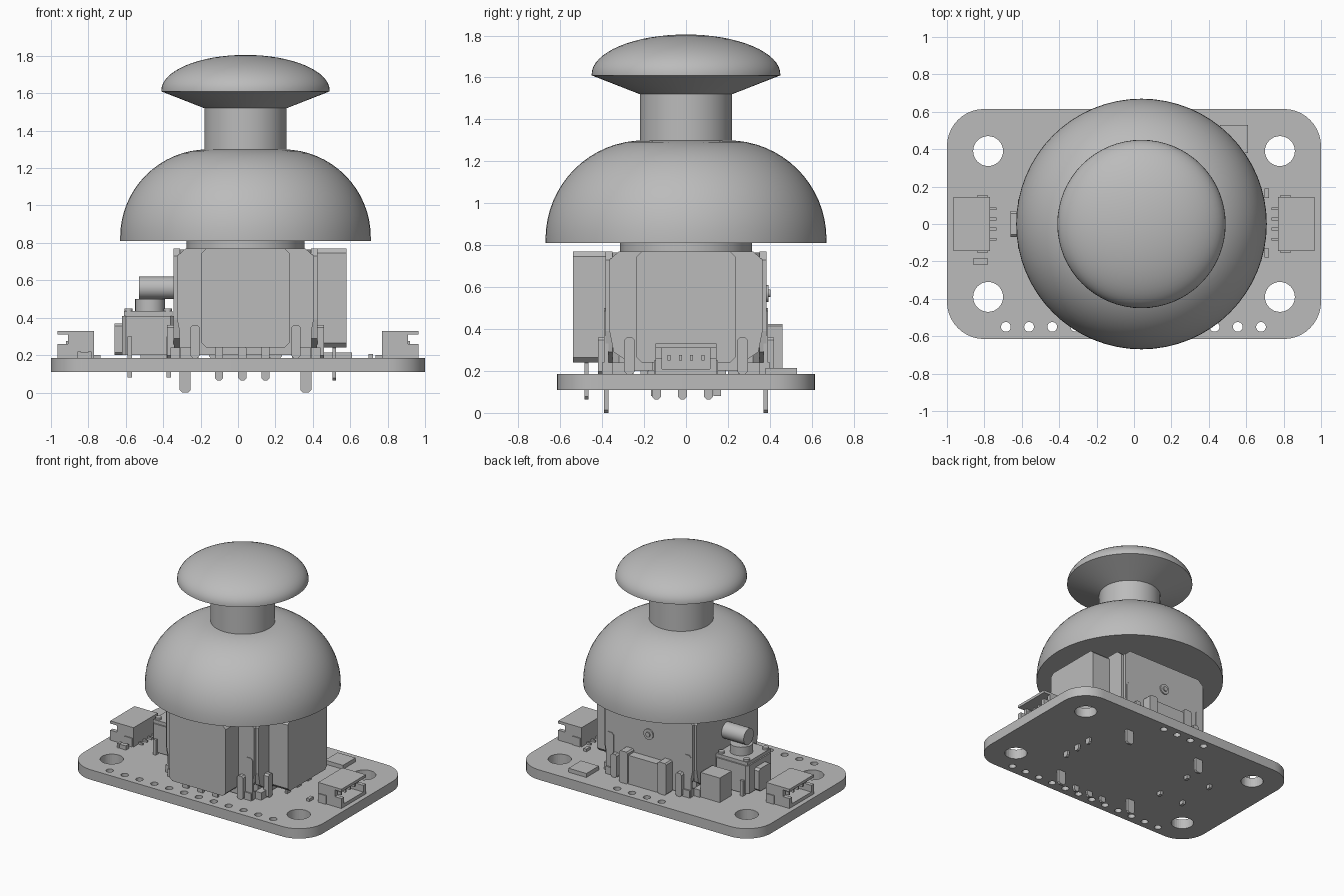
import bpy, bmesh
from math import cos, sin, pi, radians
from mathutils import Matrix, Vector

if "Cube" in bpy.data.objects:
    bpy.data.objects.remove(bpy.data.objects["Cube"])

gray = bpy.data.materials.new("plain gray")
gray.use_nodes = True
COLOR = (0.5, 0.5, 0.5, 1)
gray.diffuse_color = COLOR
gray.node_tree.nodes["Principled BSDF"].inputs["Base Color"].default_value = COLOR
CX = 0.04          # stick axis
BOARD_TOP = 0.185


def finish(name, bm, smooth=False, matrix=None):
    if matrix:
        bm.transform(matrix)
    bmesh.ops.recalc_face_normals(bm, faces=bm.faces)
    mesh = bpy.data.meshes.new(name)
    bm.to_mesh(mesh)
    bm.free()
    mesh.materials.append(gray)
    obj = bpy.data.objects.new(name, mesh)
    bpy.context.collection.objects.link(obj)
    if smooth:
        bpy.ops.object.select_all(action="DESELECT")
        obj.select_set(True)
        bpy.context.view_layer.objects.active = obj
        bpy.ops.object.shade_smooth_by_angle(angle=radians(35))
    return obj


def box(name, x, y, z, matrix=None, bevel=0, axis=2, segments=1):
    """Box from three ranges; bevel rounds the edges running along axis."""
    bm = bmesh.new()
    bmesh.ops.create_cube(bm, size=1)
    for v in bm.verts:
        v.co = Vector([r[0] if c < 0 else r[1] for c, r in zip(v.co, (x, y, z))])
    if bevel:
        edges = [e for e in bm.edges
                 if abs((e.verts[0].co - e.verts[1].co).normalized()[axis]) > 0.9]
        bmesh.ops.bevel(bm, geom=edges, offset=bevel, segments=segments,
                        profile=0.5, affect="EDGES")
    return finish(name, bm, segments > 2, matrix)


def rod(name, center, radius, length, axis="Z", sides=24):
    bm = bmesh.new()
    bmesh.ops.create_cone(bm, cap_ends=True, segments=sides, radius1=radius,
                          radius2=radius, depth=length)
    turn = Matrix() if axis == "Z" else Matrix.Rotation(pi / 2, 4, "Y" if axis == "X" else "X")
    return finish(name, bm, True, Matrix.Translation(center) @ turn)


def lathe(name, profile, steps=64):
    bm = bmesh.new()
    verts = [bm.verts.new((r, 0, z)) for r, z in profile]
    edges = [bm.edges.new(p) for p in zip(verts, verts[1:])]
    bmesh.ops.spin(bm, geom=verts + edges, axis=(0, 0, 1), cent=(0, 0, 0),
                   angle=2 * pi, steps=steps, use_duplicate=False)
    bmesh.ops.remove_doubles(bm, verts=bm.verts, dist=0.0005)
    return finish(name, bm, True, Matrix.Translation((CX, 0, 0)))


def around(a, half):
    return (a - half, a + half)


# Circuit board with mounting holes and header holes
board = box("circuit_board", (-1, 1), (-0.615, 0.615), (0.11, BOARD_TOP),
            bevel=0.2, segments=10)
holes = [(sx * 0.78, sy * 0.39, 0.08) for sx in (-1, 1) for sy in (-1, 1)]
holes += [(-0.685 + 0.124 * i, -0.55, 0.026) for i in range(12)]
holes += [(-0.186 + 0.124 * i, 0.555, 0.026) for i in range(4)]
bm = bmesh.new()
for x, y, r in holes:
    bmesh.ops.create_cone(bm, cap_ends=True, segments=32, radius1=r, radius2=r,
                          depth=0.4, matrix=Matrix.Translation((x, y, 0.15)))
cutter = finish("hole_cutter", bm)
cutter.hide_render = True
mod = board.modifiers.new("holes", "BOOLEAN")
mod.object = cutter
mod.solver = "EXACT"
bpy.context.view_layer.update()
cut = bpy.data.meshes.new_from_object(
    board.evaluated_get(bpy.context.evaluated_depsgraph_get()))
board.modifiers.clear()
board.data = cut
bpy.data.objects.remove(cutter)

# Thumb cap with stem, and the dust dome
arc = [i / 16 * pi / 2 for i in range(17)]
lathe("thumb_cap", [(0, 1.29), (0.22, 1.29), (0.22, 1.52), (0.45, 1.61)]
      + [(0.45 * cos(t), 1.615 + 0.19 * sin(t)) for t in arc])
lathe("dust_dome", [(0, 0.81), (0.67, 0.81)]
      + [(0.2 + 0.47 * cos(t), 0.83 + 0.47 * sin(t)) for t in arc] + [(0, 1.30)])
lathe("neck_ring", [(0, 0.76), (0.315, 0.76), (0.315, 0.815), (0, 0.815)], 16)

# Gimbal housing: core, four wall plates, feet and clips
box("housing_core", around(CX, 0.35), around(0, 0.35), (0.2, 0.765), bevel=0.03)
for k, side in enumerate(("front", "left", "back", "right")):
    m = Matrix.Translation((CX, 0, 0)) @ Matrix.Rotation(k * pi / 2, 4, "Z")
    bm = bmesh.new()
    half = [(0.27, 0.2), (0.27, 0.24), (0.345, 0.29), (0.365, 0.39), (0.365, 0.73), (0.32, 0.77)]
    outline = half + [(-u, z) for u, z in reversed(half)]
    face = bm.faces.new([bm.verts.new((u, -0.385, z)) for u, z in outline])
    out = bmesh.ops.extrude_face_region(bm, geom=[face])
    bmesh.ops.translate(bm, vec=(0, 0.035, 0),
                        verts=[v for v in out["geom"] if isinstance(v, bmesh.types.BMVert)])
    finish(side + "_wall", bm, matrix=m)
    for s in (-1, 1):
        box(side + "_clip", around(s * 0.27, 0.025), (-0.42, -0.38), (BOARD_TOP, 0.36),
            m, bevel=0.012, axis=1)
        box(side + "_clip_foot", around(s * 0.3, 0.05), (-0.4, -0.35), (BOARD_TOP, 0.24), m)
        if side in ("front", "back"):
            box(side + "_solder_tab", around(s * 0.323, 0.03), (-0.39, -0.37), (0, 0.5),
                m, bevel=0.014, axis=1)
    # Sensor box with three leads on two neighbouring sides
    if k < 2:
        box(side + "_sensor", (-0.235, 0.235), (-0.54, -0.38), (0.24, 0.77),
            m, bevel=0.025, axis=1)
        for i in (-1, 0, 1):
            box(side + "_sensor_lead", around(i * 0.124 - 0.017, 0.022), around(-0.475, 0.01),
                (0.065, 0.25), m, bevel=0.012, axis=1)
rod("back_wall_boss", (CX, 0.387, 0.57), 0.04, 0.014, "Y")
rod("back_wall_pin", (CX, 0.392, 0.57), 0.018, 0.02, "Y")

# Push switch beside the housing, pressed by the side plunger
box("switch_base", (-0.62, -0.34), (-0.15, 0.15), (0.2, 0.41), bevel=0.02)
box("switch_cover", (-0.61, -0.35), (-0.14, 0.14), (0.41, 0.435))
rod("switch_button", (-0.47, 0.01, 0.465), 0.08, 0.07)
rod("side_plunger", (-0.43, 0.01, 0.56), 0.06, 0.2, "X")
box("switch_spring_tab", (-0.66, -0.61), (-0.07, 0.07), (0.2, 0.37), bevel=0.015, axis=0)
box("switch_side_block", (-0.52, -0.36), (0.2, 0.34), (BOARD_TOP, 0.37))
for x in (-0.58, -0.37):
    for y in (-0.15, 0.15):
        box("switch_pin", around(x, 0.012), around(y, 0.018), (0.08, 0.3))
        rod("switch_rivet", (x - 0.005, y * 0.75, 0.44), 0.022, 0.02, sides=12)

# Block on the back wall
box("back_block", around(CX, 0.13), (0.38, 0.45), (BOARD_TOP, 0.4))
for s in (-1, 1):
    box("back_block_post", around(CX + s * 0.16, 0.035), (0.38, 0.46), (BOARD_TOP, 0.425),
        bevel=0.01, axis=1)

# End connectors: hollow shells opening outward, with contacts and leads
for s, side in ((-1, "right"), (1, "left")):
    m = Matrix.Rotation(pi if s < 0 else 0, 4, "Z")
    box(side + "_connector_floor", (0.77, 0.965), (-0.145, 0.145), (BOARD_TOP, 0.21), m)
    box(side + "_connector_roof", (0.77, 0.965), (-0.145, 0.145), (0.31, 0.33), m)
    box(side + "_connector_back", (0.77, 0.80), (-0.145, 0.145), (0.2, 0.32), m)
    for t in (-1, 1):
        box(side + "_connector_wall", (0.77, 0.91), around(t * 0.13, 0.015), (0.2, 0.32), m)
        box(side + "_connector_lip", (0.9, 0.965), around(t * 0.13, 0.015), (0.2, 0.26), m)
        box(side + "_connector_latch", (0.78, 0.84), around(t * 0.14, 0.012), (BOARD_TOP, 0.25), m)
    for i in range(4):
        y = -0.081 + i * 0.054
        box(side + "_contact", (0.79, 0.92), around(y, 0.007), (0.25, 0.275), m)
        box(side + "_contact_lead", (0.735, 0.78), around(y, 0.007), (BOARD_TOP, 0.2), m)

# Small board components
box("flat_chip", (0.46, 0.61), (0.38, 0.53), (BOARD_TOP, 0.215))
for y in (-0.155, 0.165):
    box("small_resistor", around(0.71, 0.012), around(y, 0.025), (BOARD_TOP, 0.205))
box("small_capacitor", around(-0.82, 0.025), around(-0.2, 0.016), (BOARD_TOP, 0.215))
for s in (-1, 1):
    box("capacitor_end", around(-0.82 + s * 0.028, 0.009), around(-0.2, 0.018), (BOARD_TOP, 0.218))
